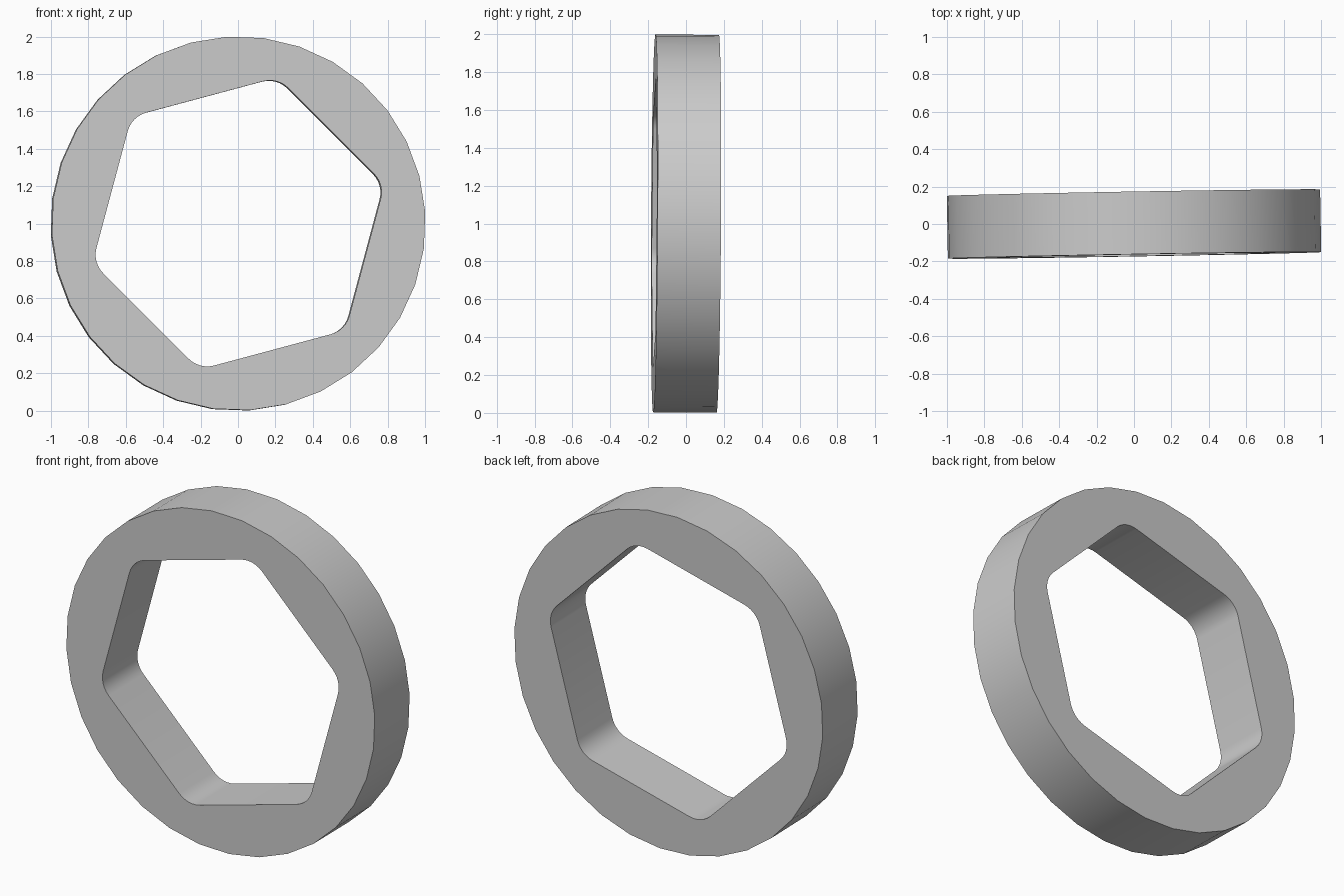
import bpy, bmesh
from math import radians, cos, sin, sqrt
from mathutils import Matrix

cube = bpy.data.objects.get("Cube")
if cube:
    bpy.data.objects.remove(cube, do_unlink=True)

DEPTH = 0.335
APOTHEM = 0.70        # hexagonal hole, centre to flat
FILLET = 0.14         # corner rounding of the hole
SIDES, STEPS = 32, 6


def polar(radius, degrees):
    return radius * cos(radians(degrees)), radius * sin(radians(degrees))


# Outer outline
outer = [polar(1.0, 3.5 + i * 360 / SIDES) for i in range(SIDES)]

# Hexagonal outline with rounded corners
inner = []
for corner in range(15, 375, 60):
    cx, cy = polar((APOTHEM - FILLET) * 2 / sqrt(3), corner)
    for s in range(STEPS + 1):
        dx, dy = polar(FILLET, corner - 30 + 60 * s / STEPS)
        inner.append((cx + dx, cy + dy))

# Fill between the outlines, then extrude to the full depth
bm = bmesh.new()
edges = []
for outline in (outer, inner):
    verts = [bm.verts.new((x, -DEPTH / 2, z)) for x, z in outline]
    edges += [bm.edges.new((v, verts[i - 1])) for i, v in enumerate(verts)]
bmesh.ops.triangle_fill(bm, use_beauty=True, edges=edges, normal=(0, -1, 0))
out = bmesh.ops.extrude_face_region(bm, geom=bm.faces[:], use_keep_orig=True)
moved = [g for g in out["geom"] if isinstance(g, bmesh.types.BMVert)]
bmesh.ops.translate(bm, verts=moved, vec=(0, DEPTH, 0))
bmesh.ops.recalc_face_normals(bm, faces=bm.faces[:])

# Slight lean of the whole ring, then raise it to the floor
lean = Matrix.Rotation(radians(1), 4, "Z") @ Matrix.Rotation(radians(-0.35), 4, "X")
bmesh.ops.transform(bm, matrix=Matrix.Translation((0, 0, 1)) @ lean, verts=bm.verts[:])

mesh = bpy.data.meshes.new("hex_hole_ring")
bm.to_mesh(mesh)
bm.free()
ring = bpy.data.objects.new("hex_hole_ring", mesh)
bpy.context.collection.objects.link(ring)

# Plain grey material
grey = bpy.data.materials.new("light_grey")
grey.use_nodes = True
colour = (0.6, 0.6, 0.6, 1)
grey.diffuse_color = colour
grey.node_tree.nodes["Principled BSDF"].inputs["Base Color"].default_value = colour
mesh.materials.append(grey)

# Smooth walls with sharp rims
bpy.ops.object.select_all(action="DESELECT")
ring.select_set(True)
bpy.context.view_layer.objects.active = ring
bpy.ops.object.shade_smooth_by_angle(angle=radians(30))
